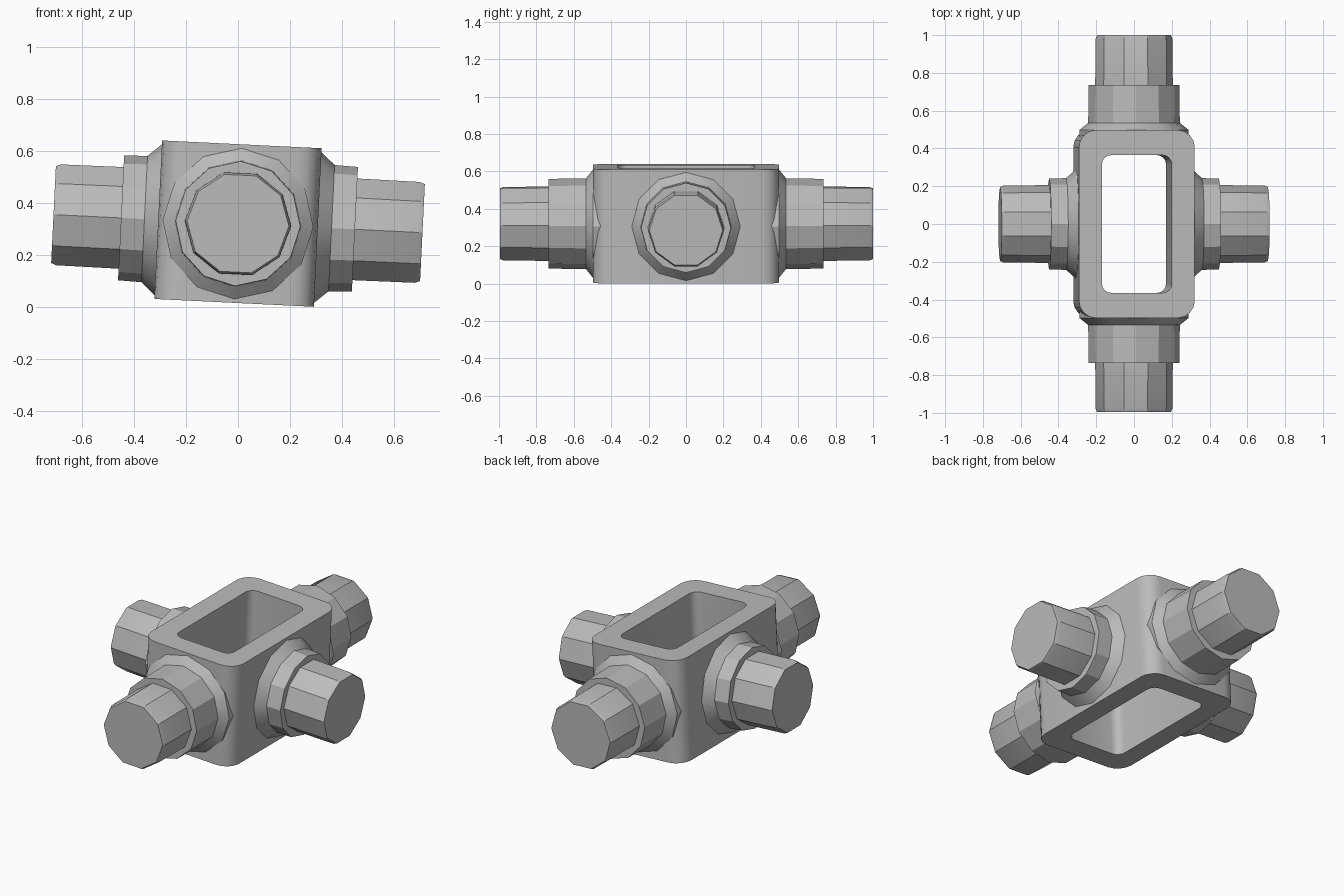
import bpy
import bmesh
from math import sin, cos, pi, radians
from mathutils import Matrix, Vector

cube = bpy.data.objects.get("Cube")
if cube:
    bpy.data.objects.remove(cube, do_unlink=True)

grey = bpy.data.materials.new("steel_grey")
grey.use_nodes = True
grey.diffuse_color = (0.5, 0.5, 0.5, 1)
grey.node_tree.nodes["Principled BSDF"].inputs["Base Color"].default_value = (0.5, 0.5, 0.5, 1)

# The whole joint leans slightly about its long axis
CENTRE = Vector((0, 0, 0.32))
LEAN = Matrix.Translation(CENTRE) @ Matrix.Rotation(radians(2.8), 4, "Y")


def finish(bm, name, matrix):
    bmesh.ops.recalc_face_normals(bm, faces=bm.faces)
    mesh = bpy.data.meshes.new(name)
    bm.to_mesh(mesh)
    bm.free()
    mesh.materials.append(grey)
    obj = bpy.data.objects.new(name, mesh)
    bpy.context.collection.objects.link(obj)
    obj.matrix_world = matrix
    bpy.ops.object.select_all(action="DESELECT")
    obj.select_set(True)
    bpy.context.view_layer.objects.active = obj
    bpy.ops.object.shade_smooth_by_angle(angle=radians(28))


def rounded_loop(bm, half_x, half_y, radius, z, steps=4):
    verts = []
    for i, (sx, sy) in enumerate([(1, 1), (-1, 1), (-1, -1), (1, -1)]):
        for k in range(steps + 1):
            a = (i + k / steps) * pi / 2
            verts.append(bm.verts.new((sx * (half_x - radius) + radius * cos(a),
                                       sy * (half_y - radius) + radius * sin(a), z)))
    return verts


def bridge(bm, a, b):
    for i in range(len(a)):
        j = (i + 1) % len(a)
        bm.faces.new((a[i], a[j], b[j], b[i]))


# Central block: a rounded rectangular frame open top and bottom
bm = bmesh.new()
H = 0.305
loops = [rounded_loop(bm, 0.307, 0.497, 0.09, -H),
         rounded_loop(bm, 0.307, 0.497, 0.09, H),
         rounded_loop(bm, 0.185, 0.365, 0.05, H),
         rounded_loop(bm, 0.185, 0.365, 0.05, -H)]
for i in range(4):
    bridge(bm, loops[i], loops[(i + 1) % 4])
finish(bm, "central_block", LEAN)


def turned(name, profile, sides, phase, direction):
    """Faceted solid of revolution; profile holds (distance, radius) pairs."""
    bm = bmesh.new()
    rings = []
    for d, r in profile:
        rings.append([bm.verts.new((r * cos(phase + 2 * pi * k / sides),
                                    r * sin(phase + 2 * pi * k / sides), d))
                      for k in range(sides)])
    for a, b in zip(rings, rings[1:]):
        bridge(bm, a, b)
    bm.faces.new(rings[0])
    bm.faces.new(rings[-1])
    turn = Vector(direction).to_track_quat("Z", "Y").to_matrix().to_4x4()
    finish(bm, name, LEAN @ turn)


# Four trunnions: flared collar plus a faceted journal
arms = {"front": ((0, -1, 0), 0.497, 0.535, 0.735, 0.995),
        "back": ((0, 1, 0), 0.497, 0.535, 0.735, 1.0),
        "left": ((1, 0, 0), 0.307, 0.36, 0.45, 0.71),
        "right": ((-1, 0, 0), 0.307, 0.36, 0.45, 0.71)}
for side, (axis, wall, flare, step, end) in arms.items():
    turned(side + "_collar",
           [(wall - 0.05, 0.29), (wall, 0.29), (flare, 0.243), (step, 0.24)],
           12, 0, axis)
    turned(side + "_journal",
           [(step - 0.05, 0.206), (end - 0.02, 0.204), (end, 0.196)],
           10, 0, axis)
